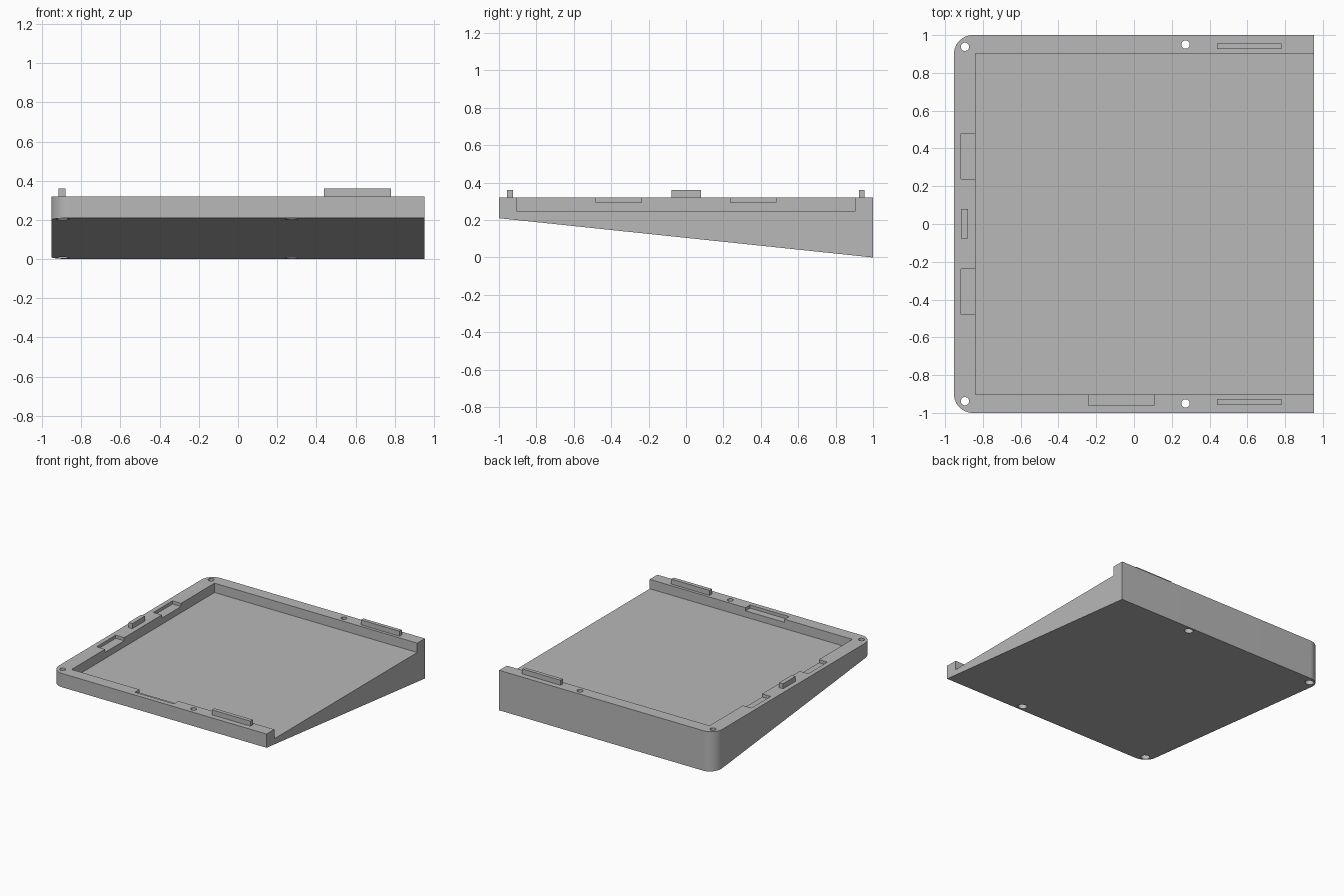
import bpy, bmesh, math

cube = bpy.data.objects.get("Cube")
if cube:
    bpy.data.objects.remove(cube, do_unlink=True)

HALF_X, HALF_Y, TOP, FRONT_BOTTOM, CORNER = 0.953, 1.0, 0.32, 0.21, 0.1

grey = bpy.data.materials.new("plain_grey")
grey.use_nodes = True
colour = (0.48, 0.48, 0.48, 1)
grey.diffuse_color = colour
grey.node_tree.nodes["Principled BSDF"].inputs["Base Color"].default_value = colour


def finish(name, bm):
    bmesh.ops.recalc_face_normals(bm, faces=bm.faces)
    mesh = bpy.data.meshes.new(name)
    bm.to_mesh(mesh)
    bm.free()
    mesh.materials.append(grey)
    obj = bpy.data.objects.new(name, mesh)
    bpy.context.collection.objects.link(obj)
    return obj


def box(name, x0, x1, y0, y1, z0, z1):
    bm = bmesh.new()
    bmesh.ops.create_cube(bm, size=1)
    for v in bm.verts:
        v.co = ((x0 + x1) / 2 + v.co.x * (x1 - x0),
                (y0 + y1) / 2 + v.co.y * (y1 - y0),
                (z0 + z1) / 2 + v.co.z * (z1 - z0))
    return finish(name, bm)


def cylinder(name, x, y, radius, z0, z1):
    bm = bmesh.new()
    bmesh.ops.create_cone(bm, cap_ends=True, segments=32, radius1=radius,
                          radius2=radius, depth=z1 - z0)
    bmesh.ops.translate(bm, verts=bm.verts, vec=(x, y, (z0 + z1) / 2))
    return finish(name, bm)


# Wedge body: two rounded corners on the -x side, sloping underside
outline = [(HALF_X, -HALF_Y), (HALF_X, HALF_Y)]
for side, start in ((1, 90), (-1, 180)):
    for i in range(17):
        a = math.radians(start + 90 * i / 16)
        outline.append((-HALF_X + CORNER + CORNER * math.cos(a),
                        side * (HALF_Y - CORNER) + CORNER * math.sin(a)))
bm = bmesh.new()
base = bm.faces.new([bm.verts.new((x, y, 0)) for x, y in outline])
top = bmesh.ops.extrude_face_region(bm, geom=[base])
raised = {g for g in top["geom"] if isinstance(g, bmesh.types.BMVert)}
for v in bm.verts:
    v.co.z = TOP if v in raised else FRONT_BOTTOM * (1 - v.co.y / HALF_Y) / 2
body = finish("wedge_body", bm)

# Tray recess, open at +x, and shallow pockets in the rim
cutters = [
    box("tray_cutter", -0.84, 1.2, -0.903, 0.903, 0.245, 0.6),
    box("front_pocket_cutter", -0.24, 0.105, -0.96, -0.85, 0.295, 0.6),
]
for s in (-1, 1):
    y0, y1 = sorted((s * 0.238, s * 0.48))
    cutters.append(box("side_pocket_cutter", -0.915, -0.8, y0, y1, 0.295, 0.6))

# Screw holes with a wider bore underneath
for x, y in ((-0.895, 0.938), (-0.895, -0.938), (0.273, 0.95), (0.273, -0.95)):
    cutters.append(cylinder("screw_cutter", x, y, 0.022, -0.1, 0.6))
    cutters.append(cylinder("bore_cutter", x, y, 0.033, -0.1, 0.26))

for cutter in cutters:
    cutter.hide_render = True
    mod = body.modifiers.new(cutter.name, 'BOOLEAN')
    mod.operation = 'DIFFERENCE'
    mod.solver = 'EXACT'
    mod.object = cutter

# Bake the cuts and remove the cutters
bpy.context.view_layer.update()
evaluated = body.evaluated_get(bpy.context.evaluated_depsgraph_get())
cut_mesh = bpy.data.meshes.new_from_object(evaluated)
body.modifiers.clear()
body.data = cut_mesh
for cutter in cutters:
    bpy.data.objects.remove(cutter, do_unlink=True)

bpy.ops.object.select_all(action='DESELECT')
body.select_set(True)
bpy.context.view_layer.objects.active = body
bpy.ops.object.shade_smooth_by_angle(angle=math.radians(30))

# Raised locating tabs on the rim
box("front_tab", 0.44, 0.78, -0.957, -0.926, 0.3, 0.36)
box("back_tab", 0.44, 0.78, 0.926, 0.955, 0.3, 0.36)
box("side_tab", -0.915, -0.88, -0.077, 0.08, 0.3, 0.36)
